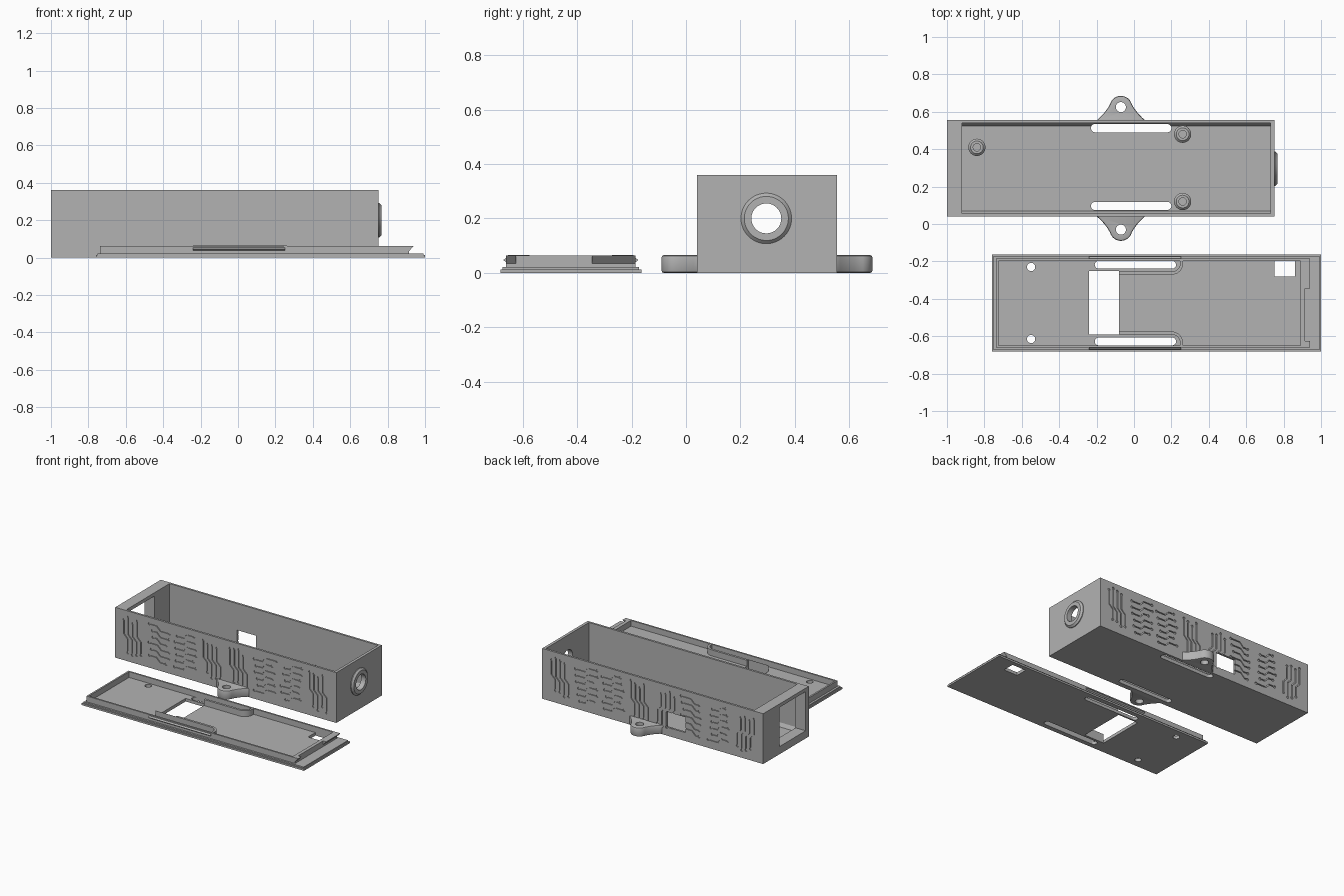
import bpy, bmesh, math, random
from math import sin, cos, radians

random.seed(4)
if "Cube" in bpy.data.objects:
    bpy.data.objects.remove(bpy.data.objects["Cube"])

grey = bpy.data.materials.new("light_grey_plastic")
grey.use_nodes = True
colour = (0.45, 0.45, 0.45, 1)
grey.diffuse_color = colour
grey.node_tree.nodes["Principled BSDF"].inputs["Base Color"].default_value = colour


# --- helpers ---
def prisms(name, outlines, lo, hi, axis="z"):
    """Extrude one or more 2D outlines along an axis into one object."""
    place = {"z": lambda u, v, t: (u, v, t),
             "y": lambda u, v, t: (u, t, v),
             "x": lambda u, v, t: (t, u, v)}[axis]
    bm = bmesh.new()
    for pts in outlines:
        a = [bm.verts.new(place(u, v, lo)) for u, v in pts]
        b = [bm.verts.new(place(u, v, hi)) for u, v in pts]
        bm.faces.new(a)
        bm.faces.new(b[::-1])
        for i in range(len(pts)):
            j = (i + 1) % len(pts)
            bm.faces.new((a[j], a[i], b[i], b[j]))
    bmesh.ops.recalc_face_normals(bm, faces=bm.faces)
    mesh = bpy.data.meshes.new(name)
    bm.to_mesh(mesh)
    bm.free()
    mesh.materials.append(grey)
    obj = bpy.data.objects.new(name, mesh)
    bpy.context.collection.objects.link(obj)
    return obj


def rect(u0, u1, v0, v1):
    return [(u0, v0), (u1, v0), (u1, v1), (u0, v1)]


def circle(u, v, r, n=32):
    return [(u + r * cos(math.tau * i / n), v + r * sin(math.tau * i / n)) for i in range(n)]


def slot(u0, u1, v0, v1, n=10):
    """Long hole with half-round ends."""
    r, v = (v1 - v0) / 2, (v0 + v1) / 2
    arc = [radians(-90 + 180 * i / n) for i in range(n + 1)]
    right = [(u1 - r + r * cos(a), v + r * sin(a)) for a in arc]
    left = [(u0 + r - r * cos(a), v - r * sin(a)) for a in arc]
    return right + left


def apply(obj, mod):
    bpy.ops.object.select_all(action="DESELECT")
    bpy.context.view_layer.objects.active = obj
    obj.select_set(True)
    bpy.ops.object.modifier_apply(modifier=mod.name)


def cut(obj, *args, **kw):
    """Subtract prisms from an object and discard the cutter."""
    tool = prisms("cutter", *args, **kw)
    tool.hide_render = True
    mod = obj.modifiers.new("cut", "BOOLEAN")
    mod.operation, mod.solver, mod.object = "DIFFERENCE", "EXACT", tool
    apply(obj, mod)
    bpy.data.objects.remove(tool)


def bevel(obj, width, segments=1):
    mod = obj.modifiers.new("bevel", "BEVEL")
    mod.width, mod.segments, mod.limit_method = width, segments, "ANGLE"
    mod.angle_limit = radians(40)
    apply(obj, mod)


def smooth(obj):
    bpy.ops.object.select_all(action="DESELECT")
    bpy.context.view_layer.objects.active = obj
    obj.select_set(True)
    bpy.ops.object.shade_smooth_by_angle(angle=radians(30))


def ribbon(path, w):
    """Outline of constant width around an open path."""
    sides = [[], []]
    for i, (x, y) in enumerate(path):
        ends = [(path[k], path[k + 1]) for k in (i - 1, i) if 0 <= k < len(path) - 1]
        norms = []
        for (ax, ay), (bx, by) in ends:
            d = math.hypot(bx - ax, by - ay)
            norms.append(((ay - by) / d, (bx - ax) / d))
        nx, ny = sum(n[0] for n in norms), sum(n[1] for n in norms)
        k = w / 2 * len(norms) / (nx * nx + ny * ny)
        for side, s in zip(sides, (k, -k)):
            side.append((x + nx * s, y + ny * s))
    return sides[0] + sides[1][::-1]


def circuit():
    """Bundles of jogged traces with round pads, laid out in columns."""
    traces, pads = [], []
    width, jog = 0.21, 0.03
    for col in range(8):
        x0 = -0.96 + col * width
        upright = col % 4 in (0, 3)
        count = 4 if upright else 6
        bend = random.choice((-1, 1)) * jog
        for i in range(count):
            a, b = random.uniform(0, 0.04), random.uniform(0, 0.04)
            m = random.uniform(0.075, 0.085)
            if upright:
                x = x0 + 0.045 + i * 0.035
                path = [(x - bend / 2, 0.05 + a), (x - bend / 2, 0.08 + m),
                        (x + bend / 2, 0.08 + m + jog), (x + bend / 2, 0.32 - b)]
            else:
                z = 0.075 + i * 0.045
                path = [(x0 + 0.01 + a, z - bend / 2), (x0 + m, z - bend / 2),
                        (x0 + m + jog, z + bend / 2), (x0 + width - 0.02 - b, z + bend / 2)]
            traces.append(ribbon(path, 0.007))
            pads += [circle(*path[0], 0.009, 10), circle(*path[-1], 0.009, 10)]
    return traces, pads


# --- case: open-topped box ---
FRONT, BACK, MID = 0.04, 0.555, 0.2975
case = prisms("case", [rect(-1, 0.75, FRONT, BACK)], 0, 0.36)
cavity = [(0.07, 0.025), (0.525, 0.025), (0.54, 0.05), (0.54, 0.4), (0.055, 0.4), (0.055, 0.05)]
cut(case, [cavity], -0.92, 0.73, "x")

# engraved circuit pattern on both long walls
for y in (FRONT, BACK):
    traces, pads = circuit()
    for shapes in (traces, pads):
        cut(case, shapes, y - 0.007, y + 0.007, "y")

# openings in the end walls, back wall and floor
cut(case, [rect(0.075, 0.37, 0.055, 0.335)], -1.1, -0.9, "x")
cut(case, [circle(0.295, 0.2, 0.055)], 0.7, 0.8, "x")
cut(case, [rect(-0.385, -0.235, 0.06, 0.17)], 0.5, 0.6, "y")
cut(case, [slot(-0.23, 0.2, 0.075, 0.118), slot(-0.23, 0.2, 0.49, 0.535)], -0.1, 0.07)

# cable collar on the end wall
collar = prisms("cable_collar", [circle(0.295, 0.2, 0.093, 48)], 0.735, 0.767, "x")
bevel(collar, 0.012)
cut(collar, [circle(0.295, 0.2, 0.055)], 0.7, 0.8, "x")
smooth(collar)

# screw posts on the floor
for i, (x, y) in enumerate([(-0.84, 0.41), (0.26, 0.48), (0.26, 0.12)]):
    post = prisms(f"screw_post_{i + 1}", [circle(x, y, 0.046)], 0.015, 0.1)
    bevel(post, 0.012)
    cut(post, [circle(x, y, 0.02, 20)], 0.03, 0.2)
    smooth(post)

# mounting ears, one on each long side
flare = [(0.14, -0.01), (0.115, 0.012), (0.09, 0.038), (0.07, 0.065)]
tip = [(0.06 * cos(radians(a)), 0.07 + 0.06 * sin(radians(a))) for a in range(15, 166, 10)]
outline = flare + tip + [(-x, y) for x, y in flare[::-1]]
for name, wall, side in (("back_ear", BACK, 1), ("front_ear", FRONT, -1)):
    ear = prisms(name, [[(x - 0.07, wall + side * y) for x, y in outline]], 0, 0.065)
    bevel(ear, 0.008, 2)
    cut(ear, [circle(-0.07, wall + side * 0.07, 0.027)], -0.1, 0.2)
    smooth(ear)

# --- lid: stepped plate ---
LID_MID = -0.423
window = rect(-0.24, -0.08, -0.59, -0.25)
slots = [slot(-0.21, 0.225, LID_MID + s * 0.205 - 0.021, LID_MID + s * 0.205 + 0.021)
         for s in (-1, 1)]
holes = [window, rect(0.75, 0.86, -0.28, -0.195),
         circle(-0.55, -0.23, 0.022), circle(-0.55, -0.615, 0.022)] + slots
for name, inset, lo, hi in (("lid_plate", 0, 0, 0.013), ("lid_step", 0.008, 0.013, 0.022)):
    plate = prisms(name, [rect(-0.76 + inset, 1 - inset, -0.682 + inset, -0.164 - inset)], lo, hi)
    cut(plate, holes, -0.1, 0.2)

# raised rim that fits inside the case
rim = prisms("lid_rim", [rect(-0.737, 0.915, -0.661, -0.185)], 0.02, 0.063)
cut(rim, [rect(-0.725, 0.89, -0.649, -0.197)], 0, 0.1)

# hooks under the case end
for i, (y0, y1) in enumerate([(-0.661, -0.625), (-0.345, -0.185)]):
    hook = [(0.9, 0.063), (0.94, 0.063), (0.915, 0.035), (0.9, 0.035)]
    prisms(f"lid_hook_{i + 1}", [hook], y0, y1, "y")

# slot guides with a rounded corner, and snap ridges outside the rim
for name, s in (("back", 1), ("front", -1)):
    def guide(reach, end, radius):
        arc = [radians(a) for a in range(0, 91, 10)]
        corner = [(end - radius + radius * cos(a), reach - radius + radius * sin(a)) for a in arc]
        pts = [(-0.24, 0), (end, 0)] + corner + [(-0.24, reach)]
        return [(x, LID_MID + s * (0.23 - y)) for x, y in pts]
    wall = prisms(f"{name}_slot_guide", [guide(0.078, 0.262, 0.06)], 0.02, 0.065)
    pocket = [(x - 0.02 if x < -0.2 else x, y + (s * 0.02 if abs(y - LID_MID) > 0.22 else 0))
              for x, y in guide(0.062, 0.247, 0.045)]
    cut(wall, [pocket], 0, 0.1)
    cut(wall, [window], 0, 0.1)
    smooth(wall)
    y = LID_MID + s * 0.238
    prisms(f"{name}_snap_ridge", [[(y - s * 0.004, 0.036), (y + s * 0.01, 0.047),
                                   (y - s * 0.004, 0.058)]], -0.24, 0.25, "x")
